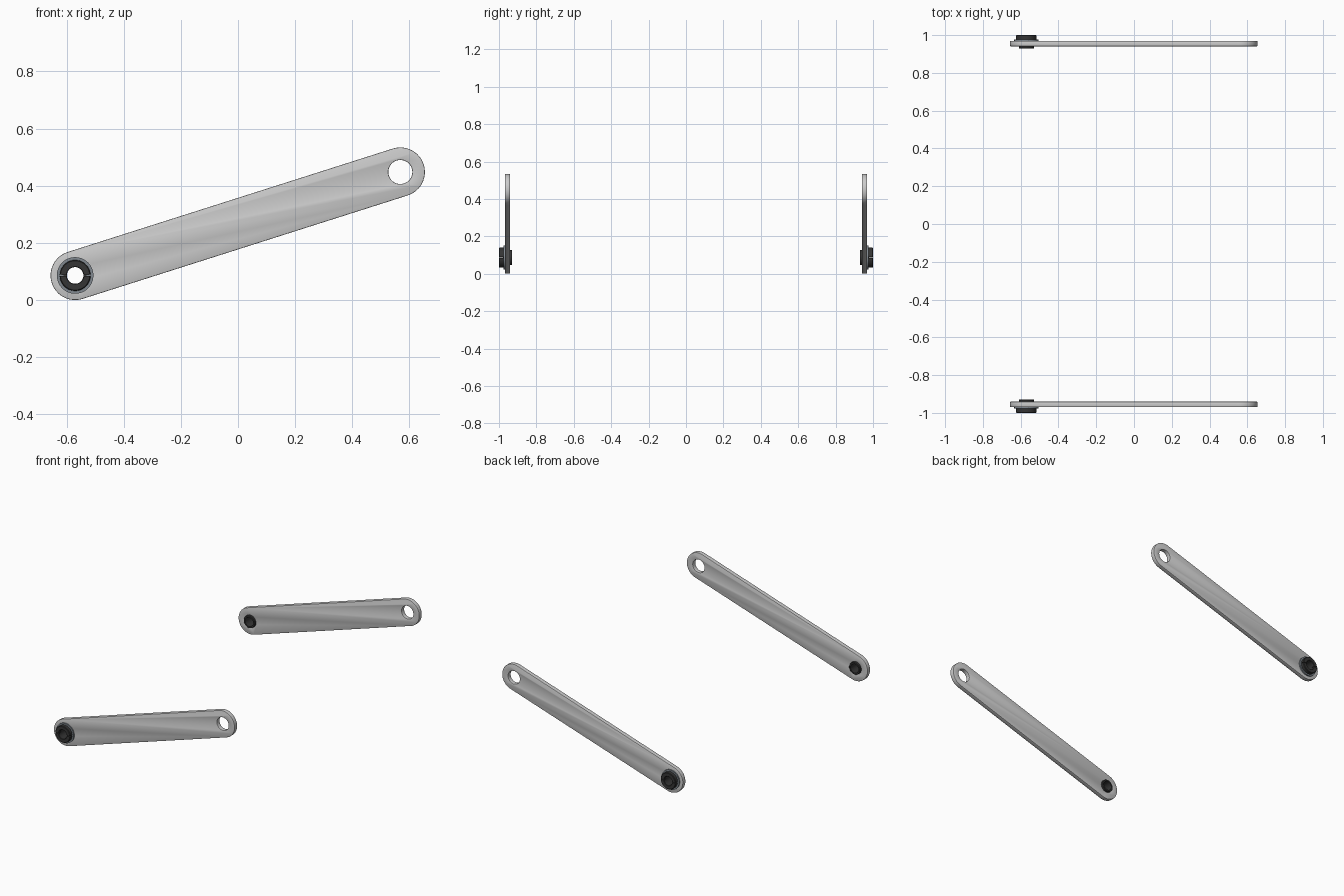
import bpy, bmesh
from math import sin, cos, pi, atan2, hypot
from mathutils import Matrix

if "Cube" in bpy.data.objects:
    bpy.data.objects.remove(bpy.data.objects["Cube"])

# main dimensions (x, z pivots; y layers)
AX, AZ, BX, BZ, R = -0.57, 0.086, 0.568, 0.448, 0.086
Y_IN, Y_OUT = 0.941, 0.969
SEG = 48


def material(name, rgb):
    m = bpy.data.materials.new(name)
    m.diffuse_color = (*rgb, 1)
    m.use_nodes = True
    m.node_tree.nodes["Principled BSDF"].inputs["Base Color"].default_value = m.diffuse_color
    return m


def finish(ob, mat=None):
    # copy to the opposite side and smooth the curved faces
    if mat:
        ob.data.materials.append(mat)
    bpy.ops.object.select_all(action='DESELECT')
    ob.select_set(True)
    bpy.context.view_layer.objects.active = ob
    bpy.ops.object.shade_smooth_by_angle(angle=0.6)
    mod = ob.modifiers.new("mirror", 'MIRROR')
    mod.use_axis = (False, True, False)
    mod.use_mirror_merge = False


def add_object(name, bm):
    bmesh.ops.remove_doubles(bm, verts=bm.verts, dist=1e-5)
    bmesh.ops.recalc_face_normals(bm, faces=bm.faces)
    me = bpy.data.meshes.new(name)
    bm.to_mesh(me)
    bm.free()
    ob = bpy.data.objects.new(name, me)
    bpy.context.collection.objects.link(ob)
    return ob


def turned(name, profile, mat, arcs=((0, 2 * pi),)):
    # revolve a closed (radius, y) profile about the lower pivot
    bm = bmesh.new()
    for a0, a1 in arcs:
        full = a1 - a0 > 6.28
        n = max(3, round(SEG * (a1 - a0) / (2 * pi)))
        rings = []
        for i in range(n if full else n + 1):
            a = a0 + (a1 - a0) * i / n
            rings.append([bm.verts.new((AX + r * cos(a), y, AZ + r * sin(a)))
                          for r, y in profile])
        pairs = list(zip(rings, rings[1:])) + ([(rings[-1], rings[0])] if full else [])
        k = len(profile)
        for p, q in pairs:
            for j in range(k):
                bm.faces.new((p[j], p[(j + 1) % k], q[(j + 1) % k], q[j]))
        if not full:
            bm.faces.new(rings[0])
            bm.faces.new(rings[-1])
    finish(add_object(name, bm), mat)


def arc(cx, cz, r, a0, a1, n):
    return [(cx + r * cos(a0 + (a1 - a0) * i / n), cz + r * sin(a0 + (a1 - a0) * i / n))
            for i in range(n + 1)]


# link arm: rounded bar with a hole at each end
tilt = atan2(BZ - AZ, BX - AX)
outline = (arc(BX, BZ, R, tilt - pi / 2, tilt + pi / 2, 24)
           + arc(AX, AZ, R, tilt + pi / 2, tilt + 3 * pi / 2, 24))
holes = [arc(AX, AZ, 0.0405, 0, 2 * pi, SEG)[:-1], arc(BX, BZ, 0.042, 0, 2 * pi, SEG)[:-1]]
bev = 0.003
cu = bpy.data.curves.new("arm_outline", 'CURVE')
cu.dimensions = '2D'
cu.fill_mode = 'BOTH'
cu.extrude = (Y_OUT - Y_IN) / 2 - bev
cu.bevel_depth = bev
cu.bevel_resolution = 1
cu.offset = -bev
for pts in [outline] + holes:
    sp = cu.splines.new('POLY')
    sp.points.add(len(pts) - 1)
    for p, (x, z) in zip(sp.points, pts):
        p.co = (x, z, 0, 1)
    sp.use_cyclic_u = True
tmp = bpy.data.objects.new("arm_outline", cu)
bpy.context.collection.objects.link(tmp)
bpy.context.view_layer.update()
dg = bpy.context.evaluated_depsgraph_get()
flat = bpy.data.meshes.new_from_object(tmp.evaluated_get(dg))
flat.transform(Matrix.Translation((0, (Y_IN + Y_OUT) / 2, 0)) @ Matrix.Rotation(pi / 2, 4, 'X'))
bm = bmesh.new()
bm.from_mesh(flat)
bpy.data.objects.remove(tmp)
finish(add_object("link_arm", bm))

dark = material("black_rubber", (0.035, 0.035, 0.035))
steel = material("dark_steel", (0.22, 0.25, 0.28))

# washer against the outer face of the arm
turned("washer", [(0.036, Y_OUT), (0.064, Y_OUT), (0.064, 0.977), (0.036, 0.977)], steel)

# sleeve passing through the arm
turned("bushing_sleeve", [(0.029, 0.929), (0.038, 0.929), (0.040, 0.931),
                          (0.040, 0.979), (0.029, 0.979)], dark)

# outer cap, split left and right by a narrow slit
gap = 0.05
turned("split_cap", [(0.029, 0.977), (0.054, 0.977), (0.054, 0.997),
                     (0.051, 1.0), (0.031, 1.0), (0.029, 0.998)], dark,
       ((gap, pi - gap), (pi + gap, 2 * pi - gap)))
